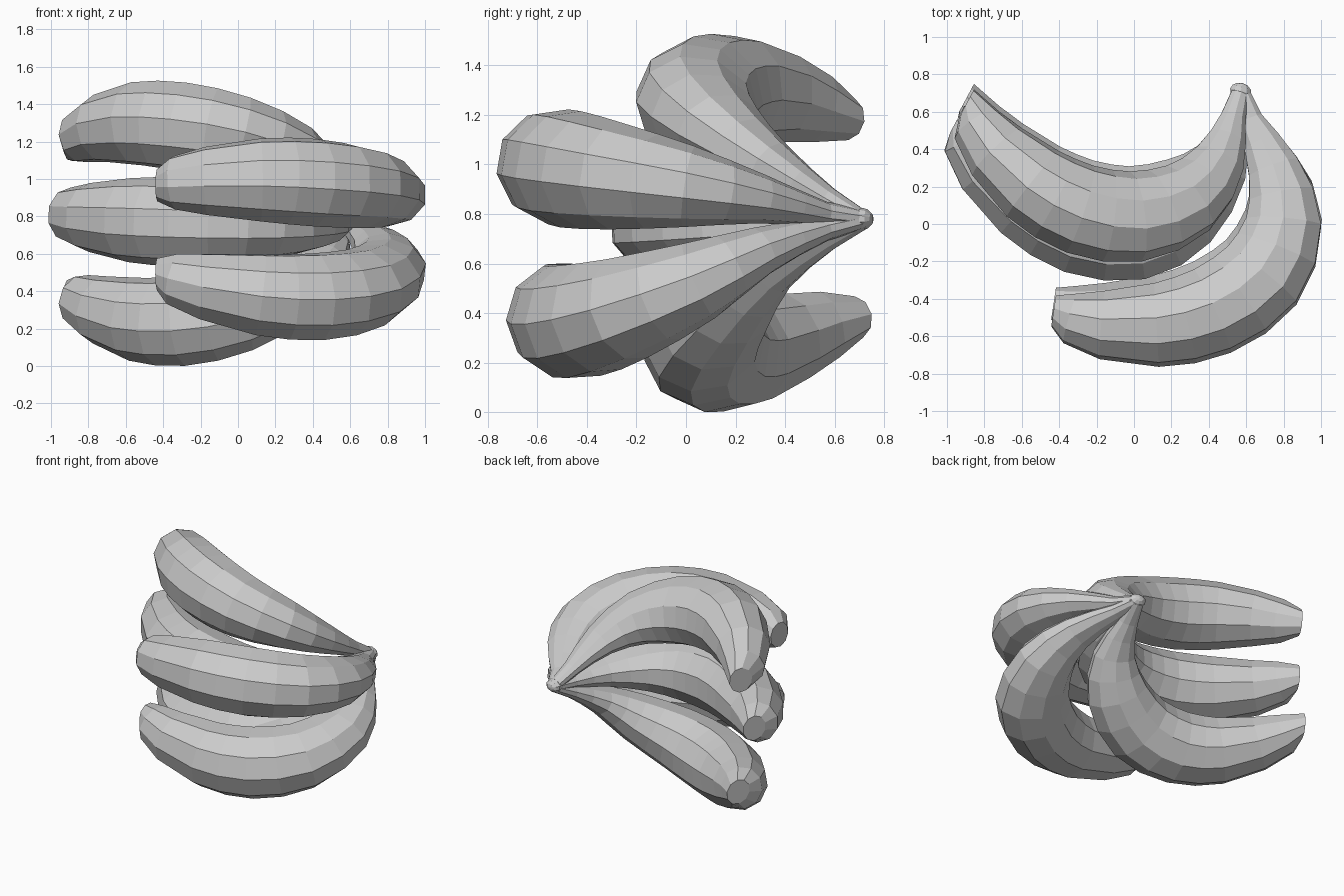
import bpy, bmesh, math
from mathutils import Vector

if "Cube" in bpy.data.objects:
    bpy.data.objects.remove(bpy.data.objects["Cube"])

SIDES = 10
# half-widths of the ten key rings from stem to tip: in the bend plane, and across it
WIDE = [0.046, 0.068, 0.14, 0.205, 0.24, 0.24, 0.22, 0.18, 0.135, 0.082]
TALL = [0.036, 0.05, 0.10, 0.165, 0.215, 0.238, 0.225, 0.185, 0.145, 0.09]


def with_midpoints(keys, first=1, last=6):
    """Insert a smooth in-between ring where the fruit bends most."""
    out = []
    for i, k in enumerate(keys):
        out.append(k)
        if first <= i < last:
            out.append((keys[i] + keys[i + 1]) * 0.5625
                       - (keys[i - 1] + keys[i + 2]) * 0.0625)
    return out


def banana(name, xy, zs, tip_dir):
    pts = with_midpoints([Vector((x, y, z)) for (x, y), z in zip(xy, zs)])
    wide, tall = with_midpoints(WIDE), with_midpoints(TALL)
    # normal of the plane the fruit bends in
    normal = (pts[len(pts) // 2] - pts[0]).cross(pts[-1] - pts[0]).normalized()
    if normal.z < 0:
        normal = -normal
    bm = bmesh.new()
    rings = []
    for i, p in enumerate(pts):
        t = (pts[min(i + 1, len(pts) - 1)] - pts[max(i - 1, 0)]).normalized()
        if i == len(pts) - 1:
            t = Vector(tip_dir).normalized()
        side = t.cross(normal).normalized()
        up = side.cross(t)
        ring = []
        for k in range(SIDES):
            a = 2 * math.pi * k / SIDES + math.pi / 2
            ring.append(bm.verts.new(p + side * wide[i] * 1.03 * math.cos(a)
                                     + up * tall[i] * math.sin(a)))
        rings.append(ring)
    for a, b in zip(rings, rings[1:]):
        for k in range(SIDES):
            n = (k + 1) % SIDES
            bm.faces.new((a[k], a[n], b[n], b[k]))
    bm.faces.new(rings[0])
    bm.faces.new(rings[-1])
    bmesh.ops.recalc_face_normals(bm, faces=bm.faces)
    me = bpy.data.meshes.new(name)
    bm.to_mesh(me)
    bm.free()
    ob = bpy.data.objects.new(name, me)
    bpy.context.collection.objects.link(ob)


# plan-view centre lines
back_xy = [(0.57, 0.71), (0.53, 0.57), (0.455, 0.34), (0.29, 0.14), (0.01, 0.04),
           (-0.29, 0.08), (-0.54, 0.215), (-0.73, 0.385), (-0.84, 0.53), (-0.895, 0.645)]
middle_xy = [(0.57, 0.71), (0.54, 0.56), (0.47, 0.30), (0.28, 0.06), (0.02, -0.06),
             (-0.30, -0.03), (-0.58, 0.125), (-0.79, 0.31), (-0.90, 0.46), (-0.945, 0.56)]
front_xy = [(0.57, 0.71), (0.62, 0.56), (0.745, 0.30), (0.80, 0.01), (0.685, -0.275),
            (0.42, -0.465), (0.12, -0.54), (-0.17, -0.54), (-0.34, -0.505), (-0.43, -0.465)]
low_back_xy = [(x, y + (0.03 if i > 2 else 0)) for i, (x, y) in enumerate(back_xy)]
low_front_xy = [(x, y + (0.04 if i > 2 else 0)) for i, (x, y) in enumerate(front_xy)]
BACK_TIP = (-0.88, 0.47, 0)
FRONT_TIP = (-1, 0.15, 0)

# back row of three
banana("banana_back_top", back_xy,
       [0.78, 0.86, 1.0, 1.13, 1.225, 1.28, 1.295, 1.27, 1.225, 1.185], BACK_TIP)
banana("banana_back_middle", middle_xy,
       [0.775, 0.765, 0.755, 0.755, 0.76, 0.77, 0.78, 0.795, 0.81, 0.815], BACK_TIP)
banana("banana_back_bottom", low_back_xy,
       [0.77, 0.70, 0.57, 0.42, 0.295, 0.24, 0.25, 0.30, 0.35, 0.38], BACK_TIP)

# front row of two
banana("banana_front_top", front_xy,
       [0.78, 0.80, 0.86, 0.91, 0.95, 0.98, 0.995, 0.99, 0.98, 0.97], FRONT_TIP)
banana("banana_front_bottom", low_front_xy,
       [0.775, 0.74, 0.65, 0.53, 0.42, 0.37, 0.38, 0.425, 0.465, 0.49], FRONT_TIP)

# shared stem end: short rounded knob
bpy.ops.mesh.primitive_uv_sphere_add(segments=10, ring_count=6, radius=0.045,
                                     location=(0.57, 0.71, 0.78))
knob = bpy.context.object
knob.name = "stem_knob"
knob.scale = (1.35, 1.0, 1.0)
knob.rotation_euler = (math.radians(90), 0, math.radians(-15))
